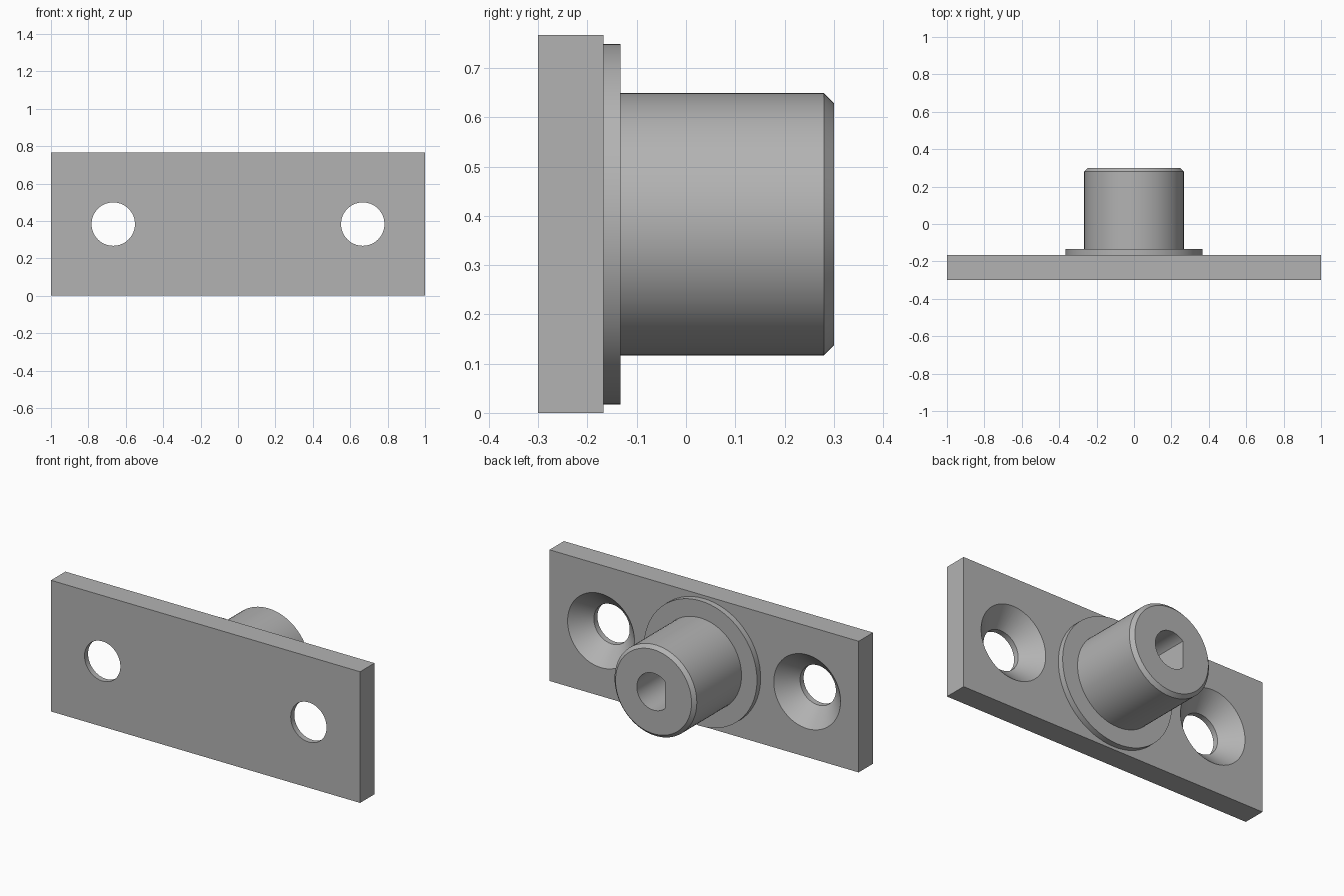
import bpy, bmesh, math

cube = bpy.data.objects.get("Cube")
if cube:
    bpy.data.objects.remove(cube, do_unlink=True)

MID_Z = 0.383                                  # height of the hole and boss axis
FRONT, BACK, TIP = -0.3, -0.167, 0.3           # depths along y

steel = bpy.data.materials.new("grey_steel")
steel.use_nodes = True
grey = (0.45, 0.45, 0.45, 1)
steel.diffuse_color = grey
steel.node_tree.nodes["Principled BSDF"].inputs["Base Color"].default_value = grey


def make_object(name, bm):
    bmesh.ops.recalc_face_normals(bm, faces=bm.faces[:])
    mesh = bpy.data.meshes.new(name)
    bm.to_mesh(mesh)
    bm.free()
    mesh.materials.append(steel)
    obj = bpy.data.objects.new(name, mesh)
    bpy.context.collection.objects.link(obj)
    return obj


def turned(name, profile, x=0.0, flat=None, sides=72):
    """Closed solid turned about a y axis from (radius, y) points;
    flat limits how far it reaches towards -x."""
    bm = bmesh.new()
    rings = []
    for r, y in profile:
        angles = [math.tau * i / sides for i in range(sides)]
        if flat:
            # even steps around the arc leave one straight chord
            cut = math.acos(flat / r)
            start, span = -math.pi + cut, math.tau - 2 * cut
            angles = [start + span * i / (sides - 1) for i in range(sides)]
        rings.append([bm.verts.new((x + r * math.cos(a), y, MID_Z + r * math.sin(a)))
                      for a in angles])
    for low, high in zip(rings, rings[1:]):
        for i in range(sides):
            j = (i + 1) % sides
            bm.faces.new((low[i], low[j], high[j], high[i]))
    bm.faces.new(rings[0])
    bm.faces.new(rings[-1])
    return make_object(name, bm)


def carve(target, cutter):
    cutter.hide_render = True
    mod = target.modifiers.new("cut", 'BOOLEAN')
    mod.operation, mod.solver, mod.object = 'DIFFERENCE', 'EXACT', cutter
    bpy.context.view_layer.objects.active = target
    bpy.ops.object.modifier_apply(modifier=mod.name)
    bpy.data.objects.remove(cutter, do_unlink=True)


# Mounting plate with two countersunk screw holes
bm = bmesh.new()
bmesh.ops.create_cube(bm, size=1)
for v in bm.verts:
    v.co = (v.co.x * 2, (FRONT + BACK) / 2 + v.co.y * (BACK - FRONT), (v.co.z + 0.5) * 0.767)
plate = make_object("mounting_plate", bm)
for side in (-1, 1):
    carve(plate, turned("screw_hole_cutter",
                        [(0.116, FRONT - 0.1), (0.116, BACK - 0.1),
                         (0.216, BACK), (0.216, BACK + 0.1)], x=side * 0.667))

# Flange and chamfered boss, with a D-shaped blind bore in its end
boss = turned("flanged_boss", [(0.366, BACK), (0.366, -0.133), (0.266, -0.133),
                               (0.266, TIP - 0.02), (0.246, TIP)])
carve(boss, turned("bore_cutter", [(0.108, -0.03), (0.108, TIP + 0.1)], flat=0.075))

# Smooth round walls, crisp edges
for obj in (plate, boss):
    bpy.ops.object.select_all(action='DESELECT')
    obj.select_set(True)
    bpy.context.view_layer.objects.active = obj
    bpy.ops.object.shade_smooth_by_angle(angle=math.radians(30))
